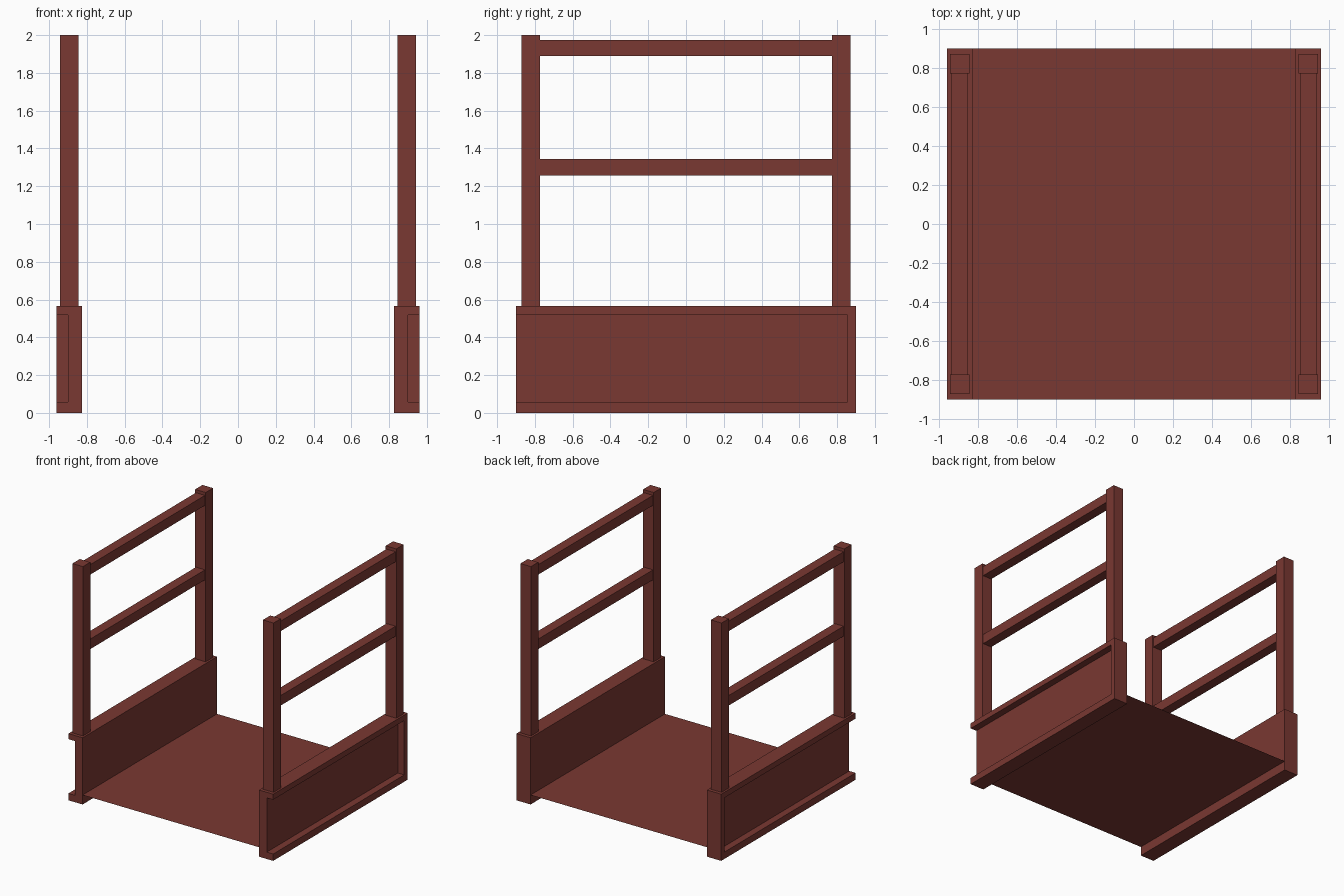
import bpy, bmesh
from mathutils import Matrix, Vector

if "Cube" in bpy.data.objects:
    bpy.data.objects.remove(bpy.data.objects["Cube"])

paint = bpy.data.materials.new("red_brown_paint")
paint.diffuse_color = (0.195, 0.04, 0.032, 1)
paint.use_nodes = True
paint.node_tree.nodes["Principled BSDF"].inputs["Base Color"].default_value = paint.diffuse_color


def boxes(name, spans, mirror=True):
    """One object made of boxes given as (x0, x1, y0, y1, z0, z1)."""
    bm = bmesh.new()
    for x0, x1, y0, y1, z0, z1 in spans:
        centre = Vector((x0 + x1, y0 + y1, z0 + z1)) / 2
        size = Matrix.Diagonal((x1 - x0, y1 - y0, z1 - z0, 1))
        bmesh.ops.create_cube(bm, size=1, matrix=Matrix.Translation(centre) @ size)
    me = bpy.data.meshes.new(name)
    bm.to_mesh(me)
    bm.free()
    me.materials.append(paint)
    ob = bpy.data.objects.new(name, me)
    bpy.context.collection.objects.link(ob)
    if mirror:
        ob.modifiers.new("other_side", 'MIRROR')
    return ob


# Side girders: channel open outwards and to the front, closed at the back
girder = boxes("side_girders", [(0.827, 0.96, -0.9, 0.9, 0, 0.565)], mirror=False)
cutter = boxes("girder_recess_cutter", [(0.90, 1.1, -1.1, 0.855, 0.058, 0.518)], mirror=False)
cutter.hide_render = True
cutter.hide_viewport = True
cut = girder.modifiers.new("recess", 'BOOLEAN')
cut.object = cutter
cut.operation = 'DIFFERENCE'
cut.solver = 'EXACT'
girder.modifiers.new("other_side", 'MIRROR')

# Railing posts at the four corners
boxes("railing_posts", [(0.844, 0.943, y - 0.049, y + 0.049, 0.54, 2.0)
                        for y in (-0.822, 0.822)])

# Two horizontal rails per side
boxes("railing_rails", [(0.851, 0.936, -0.775, 0.775, z, z + 0.085)
                        for z in (1.258, 1.889)])

# Thin deck sheet between the girders
bm = bmesh.new()
bmesh.ops.create_grid(bm, x_segments=1, y_segments=1, size=1,
                      matrix=Matrix.Translation((0, 0, 0.08)) @ Matrix.Diagonal((0.828, 0.9, 1, 1)))
me = bpy.data.meshes.new("deck")
bm.to_mesh(me)
bm.free()
me.materials.append(paint)
bpy.context.collection.objects.link(bpy.data.objects.new("deck", me))
